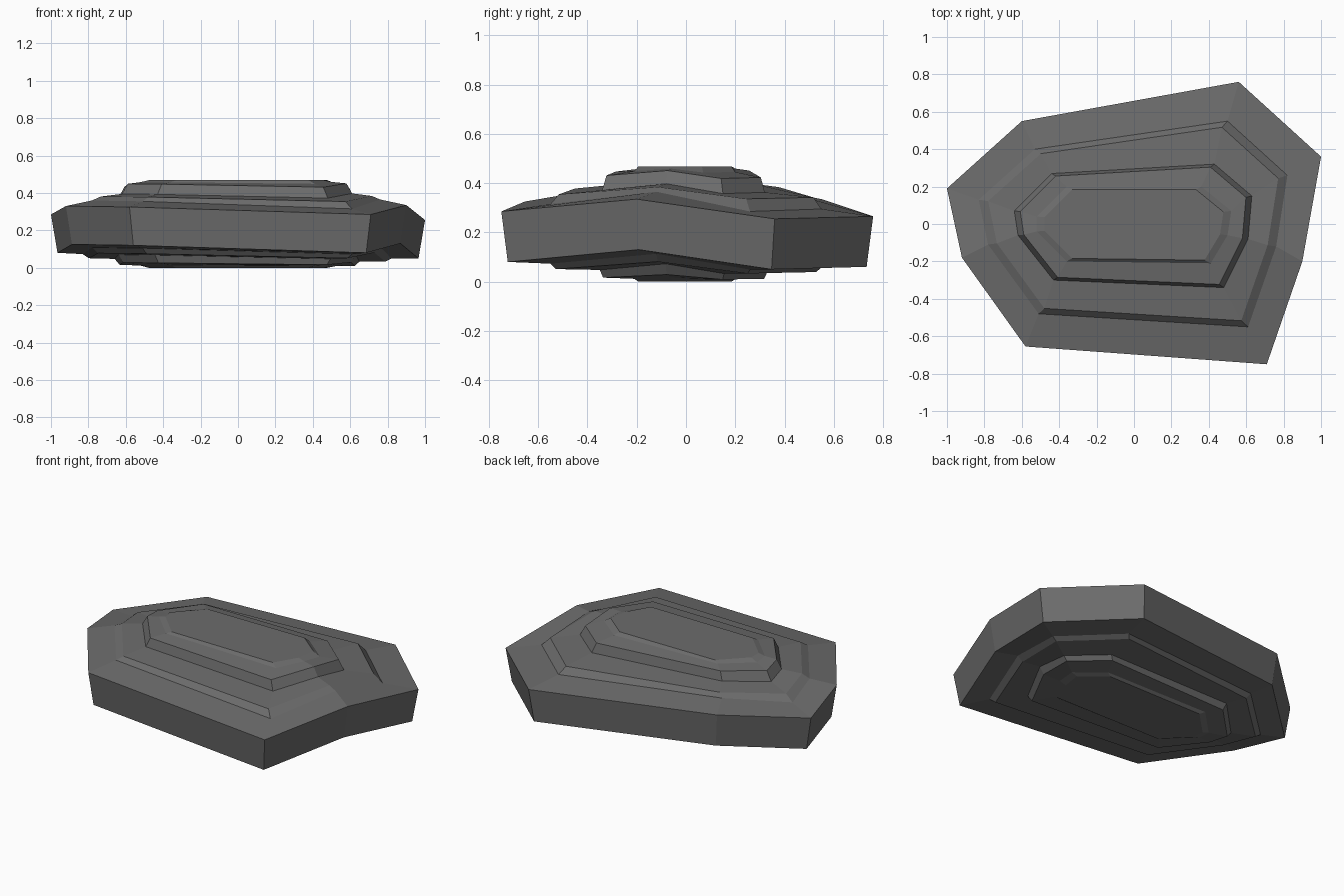
import bpy
import bmesh

default_cube = bpy.data.objects.get("Cube")
if default_cube:
    bpy.data.objects.remove(default_cube, do_unlink=True)

# One flat stone colour
stone = bpy.data.materials.new("dark_grey_stone")
stone.use_nodes = True
colour = (0.15, 0.15, 0.15, 1)
stone.diffuse_color = colour
stone.node_tree.nodes["Principled BSDF"].inputs["Base Color"].default_value = colour

# Eight-cornered outlines of the tiers, clockwise from the left-hand corner
RIM = [(-1, .19), (-.6, .55), (.56, .76), (1, .36),
       (.9, -.2), (.71, -.75), (-.58, -.655), (-.92, -.18)]
MIDDLE = [(-.83, .13), (-.53, .4), (.5, .55), (.82, .26),
          (.76, -.12), (.61, -.55), (-.51, -.48), (-.78, -.11)]
INNER = [(-.64, .07), (-.44, .27), (.43, .32), (.63, .15),
         (.61, -.08), (.48, -.34), (-.43, -.3), (-.62, -.06)]
CAP = [(-.52, .04), (-.36, .2), (.36, .2), (.52, .07),
       (.5, -.06), (.41, -.21), (-.36, -.2), (-.52, -.04)]

# Uneven height of each corner, fading out towards the flat caps
TILT = [-.015, .035, -.035, -.045, .035, -.015, .025, .03]

# Rings from top to bottom: outline, scale, height, share of the tilt
RINGS = [
    (CAP, .92, .468, 0),
    (CAP, 1, .452, .2),
    (INNER, .95, .437, .4),
    (INNER, 1, .38, .5),
    (MIDDLE, .94, .363, .6),
    (MIDDLE, 1, .33, 1),
    (RIM, 1, .3, 1),
    (RIM, .965, .095, 1),
    (MIDDLE, 1, .085, .8),
    (MIDDLE, .96, .06, .6),
    (INNER, 1.03, .055, .5),
    (INNER, .99, .02, .25),
    (CAP, 1, .013, .1),
    (CAP, .92, 0, 0),
]


def add_ring(bm, outline, scale, height, tilt_share):
    return [bm.verts.new((x * scale, y * scale, height + tilt * tilt_share))
            for (x, y), tilt in zip(outline, TILT)]


def bridge(bm, upper, lower):
    for i in range(len(upper)):
        j = (i + 1) % len(upper)
        bm.faces.new((upper[i], upper[j], lower[j], lower[i]))


# Stepped slab, lofted through the rings and closed by two flat caps
bm = bmesh.new()
loops = [add_ring(bm, *ring) for ring in RINGS]
for upper, lower in zip(loops, loops[1:]):
    bridge(bm, upper, lower)
bm.faces.new(loops[0])
bm.faces.new(loops[-1])
bmesh.ops.recalc_face_normals(bm, faces=bm.faces[:])

mesh = bpy.data.meshes.new("stepped_rock_slab")
bm.to_mesh(mesh)
bm.free()
mesh.materials.append(stone)
slab = bpy.data.objects.new("stepped_rock_slab", mesh)
bpy.context.collection.objects.link(slab)
